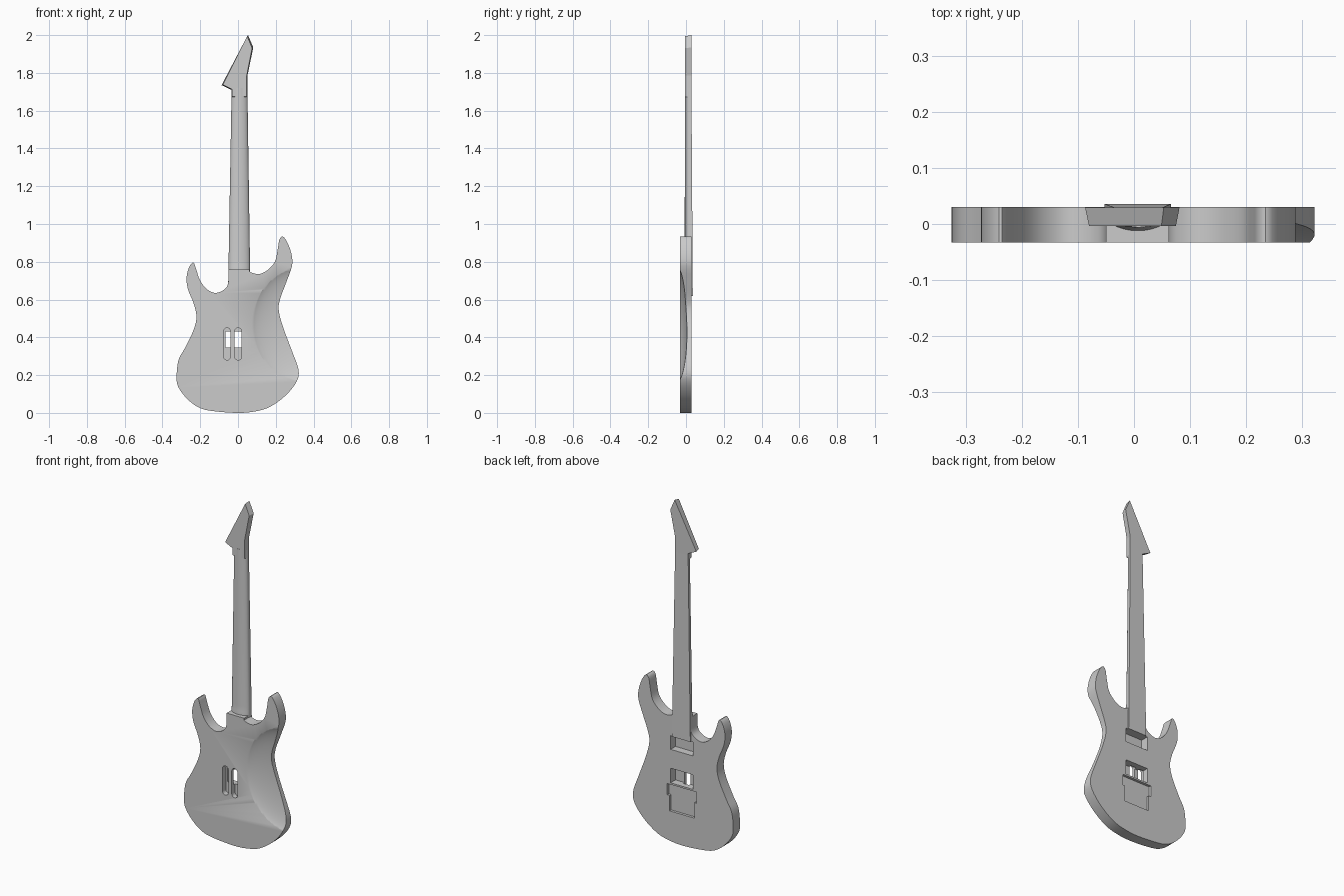
import bpy, bmesh, math
from mathutils import Vector

cube = bpy.data.objects.get("Cube")
if cube:
    bpy.data.objects.remove(cube, do_unlink=True)

grey = bpy.data.materials.new("plain grey")
grey.use_nodes = True
colour = (0.6, 0.6, 0.6, 1)
grey.diffuse_color = colour
grey.node_tree.nodes["Principled BSDF"].inputs["Base Color"].default_value = colour


def finish(name, bm):
    """Turn a bmesh into a named, coloured object."""
    bmesh.ops.recalc_face_normals(bm, faces=bm.faces)
    mesh = bpy.data.meshes.new(name)
    bm.to_mesh(mesh)
    bm.free()
    mesh.materials.append(grey)
    obj = bpy.data.objects.new(name, mesh)
    bpy.context.collection.objects.link(obj)
    return obj


def loft(name, rings):
    """Skin a list of equal rings of points and cap both ends."""
    bm = bmesh.new()
    loops = [[bm.verts.new(p) for p in ring] for ring in rings]
    count = len(loops[0])
    for low, high in zip(loops, loops[1:]):
        for i in range(count):
            j = (i + 1) % count
            bm.faces.new((low[i], low[j], high[j], high[i]))
    bm.faces.new(loops[0])
    bm.faces.new(loops[-1])
    return finish(name, bm)


def prism(name, outline, back, front):
    """Extrude an x-z outline along y."""
    return loft(name, [[(x, y, z) for x, z in outline] for y in (back, front)])


def spline(points, steps=4):
    """Smooth open curve through the points."""
    pts = [Vector(p) for p in points]
    pts = [pts[0]] + pts + [pts[-1]]
    curve = []
    for a, b, c, d in zip(pts, pts[1:], pts[2:], pts[3:]):
        for k in range(steps):
            t = k / steps
            curve.append(b + (c - a) * t / 2
                         + (a * 2 - b * 5 + c * 4 - d) * t ** 2 / 2
                         + (b * 3 - a - c * 3 + d) * t ** 3 / 2)
    return curve + [pts[-1]]


def rectangle(left, right, low, high):
    return [(left, low), (right, low), (right, high), (left, high)]


def slot_outline(x, low, high, radius, sides=8):
    """Upright slot with rounded ends."""
    points = []
    for z, start in ((high - radius, 0), (low + radius, math.pi)):
        for i in range(sides + 1):
            a = start + math.pi * i / sides
            points.append((x + radius * math.cos(a), z + radius * math.sin(a)))
    return points


def cut(target, cutter):
    mod = target.modifiers.new(cutter.name, 'BOOLEAN')
    mod.operation = 'DIFFERENCE'
    mod.solver = 'EXACT'
    mod.object = cutter
    cutter.hide_render = True
    bpy.context.view_layer.objects.active = target
    bpy.ops.object.modifier_apply(modifier=mod.name)
    bpy.data.objects.remove(cutter, do_unlink=True)


def smooth(obj, degrees):
    bpy.ops.object.select_all(action='DESELECT')
    obj.select_set(True)
    bpy.context.view_layer.objects.active = obj
    bpy.ops.object.shade_smooth_by_angle(angle=math.radians(degrees))


# Body: two-horned slab, outlined from the heel round the bottom and back
BACK, FRONT = -0.033, 0.03
body_points = [
    (.062, .76), (.066, .745), (.11, .735), (.155, .755), (.195, .8), (.21, .865),
    (.22, .92), (.24, .932), (.267, .89), (.285, .83), (.285, .775), (.255, .69),
    (.222, .6), (.216, .54), (.24, .45), (.283, .335), (.32, .23), (.31, .165),
    (.25, .09), (.165, .03), (.085, .007), (0, 0), (-.12, .008), (-.2, .025),
    (-.265, .07), (-.315, .135), (-.325, .19), (-.315, .28), (-.28, .345),
    (-.235, .44), (-.22, .51), (-.235, .58), (-.265, .655), (-.272, .72),
    (-.257, .775), (-.235, .795), (-.22, .755), (-.2, .7), (-.165, .655),
    (-.118, .635), (-.07, .655), (-.052, .69), (-.05, .76)]
body = prism("body", spline(body_points), BACK, FRONT)

# Scooped comfort contour on the back
bm = bmesh.new()
bmesh.ops.create_uvsphere(bm, u_segments=64, v_segments=48, radius=1)
bmesh.ops.scale(bm, vec=(.3, .07, .325), verts=bm.verts)
bmesh.ops.translate(bm, vec=(.35, -.06, .47), verts=bm.verts)
cut(body, finish("contour_cutter", bm))

# Pickup pockets and the stepped bridge recess on the string side
for low, high in ((.54, .62), (.345, .43)):
    cut(body, prism("pickup_cutter", rectangle(-.065, .078, low, high), -.015, .05))
bridge = [(-.075, .18), (.085, .18), (.085, .27), (.1, .27), (.1, .335),
          (-.09, .335), (-.09, .27), (-.075, .27)]
cut(body, prism("bridge_cutter", bridge, .015, .05))

# Twin spring slots on the back
for x in (-.058, .001):
    cut(body, prism("slot_cutter", slot_outline(x, .28, .45, .0185), -.05, -.003))
smooth(body, 30)


# Neck: flat board in front, rounded grip behind
def neck_ring(z, depth, sides=14):
    t = (z - .62) / 1.08
    left, right = -.053 + .019 * t, .066 - .016 * t
    top = .036 - .007 * t
    middle, half = (left + right) / 2, (right - left) / 2
    ring = [(right, top, z), (left, top, z)]
    for i in range(sides + 1):
        a = math.pi * (1 + i / sides)
        ring.append((middle + half * math.cos(a), .018 + depth * math.sin(a), z))
    return ring


neck = loft("neck", [neck_ring(z, d) for z, d in
                     ((.62, .03), (.76, .03), (.78, .027), (.81, .025), (1.68, .024), (1.72, .024))])
smooth(neck, 40)

# Headstock: pointed blade with sides leaning in toward the back
head = [(-.034, 1.67), (.05, 1.67), (.05, 1.785), (.081, 1.935), (.053, 2),
        (-.087, 1.735), (-.034, 1.71)]
lean = [(x * .92, -.004, 1.8 + (z - 1.8) * .97) for x, z in head]
loft("headstock", [lean, [(x, .029, z) for x, z in head]])
